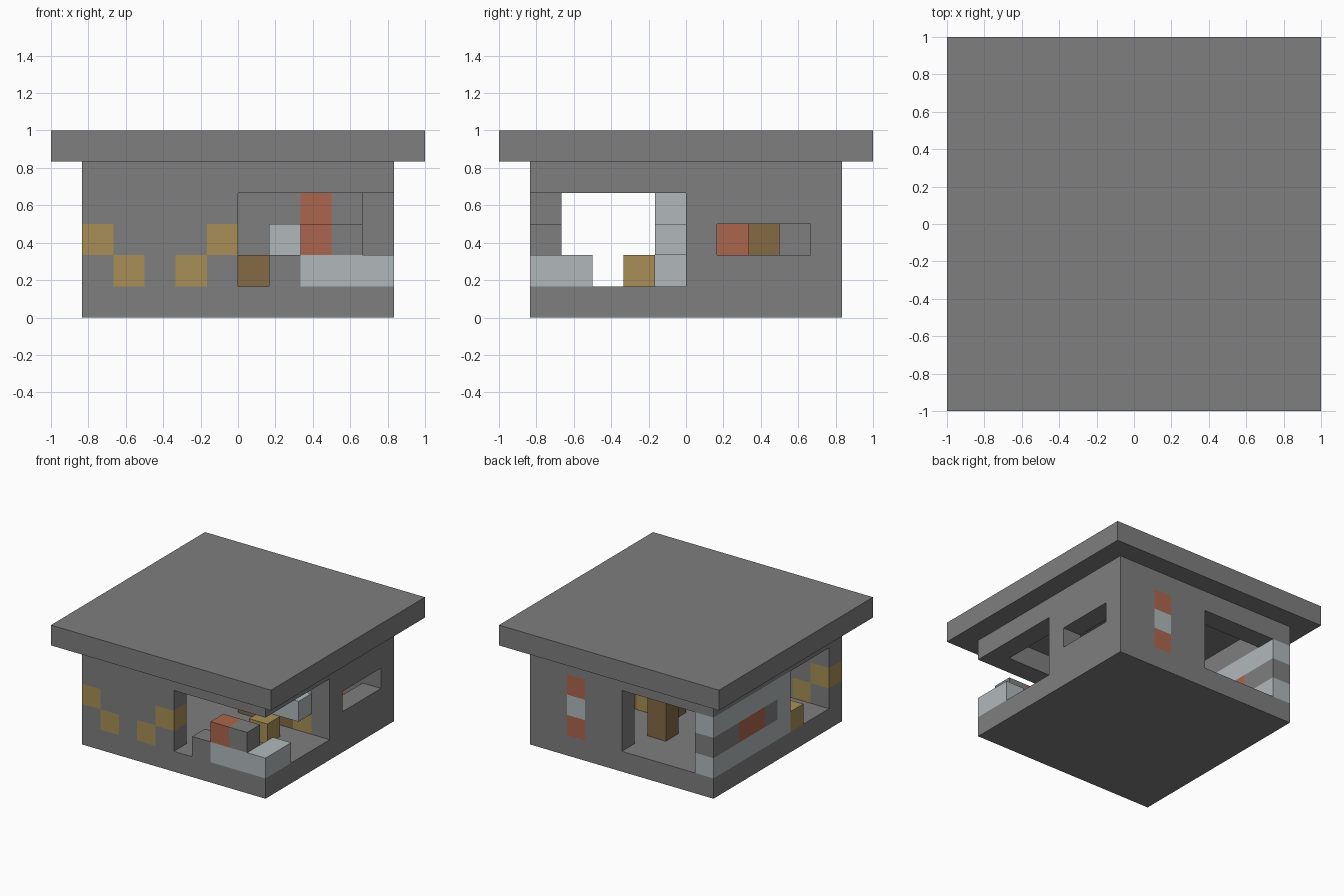
import bpy, bmesh
from mathutils import Vector

if "Cube" in bpy.data.objects:
    bpy.data.objects.remove(bpy.data.objects["Cube"])

U = 1 / 6  # size of one block


def material(name, *rgb):
    m = bpy.data.materials.new(name)
    m.use_nodes = True
    m.diffuse_color = (*rgb, 1)
    m.node_tree.nodes["Principled BSDF"].inputs["Base Color"].default_value = (*rgb, 1)
    return m


MATS = {
    "G": material("stone_grey", .21, .21, .21),
    "L": material("pale_blue_grey", .44, .485, .50),
    "R": material("brick_red", .41, .13, .075),
    "Y": material("ochre_yellow", .39, .275, .093),
    "B": material("wood_brown", .23, .144, .06),
}
KEYS = list(MATS)


def blocks(name, cells):
    """One mesh from a dict of block positions to colour letters, outer faces only."""
    bm = bmesh.new()
    for pos, key in cells.items():
        centre = Vector(pos) + Vector((.5, .5, .5))
        for axis in range(3):
            for sign in (-1, 1):
                n = Vector((0, 0, 0))
                n[axis] = sign
                if tuple(int(c) for c in Vector(pos) + n) in cells:
                    continue
                u = Vector((0, 0, 0))
                u[(axis + 1) % 3] = 1
                v = n.cross(u)
                corners = (u + v, v - u, -u - v, u - v)
                face = bm.faces.new([bm.verts.new((centre + (n + c) / 2) * U) for c in corners])
                face.material_index = KEYS.index(key)
    bmesh.ops.remove_doubles(bm, verts=bm.verts[:], dist=.001)
    bmesh.ops.dissolve_limit(bm, angle_limit=.01, verts=bm.verts[:],
                             edges=bm.edges[:], delimit={'MATERIAL'})
    mesh = bpy.data.meshes.new(name)
    bm.to_mesh(mesh)
    bm.free()
    for m in MATS.values():
        mesh.materials.append(m)
    bpy.context.collection.objects.link(bpy.data.objects.new(name, mesh))


def wall(name, rows, place):
    """A wall drawn as rows of colour letters from top to bottom; dots are openings."""
    blocks(name, {place(i, len(rows) - r): key
                  for r, row in enumerate(rows)
                  for i, key in enumerate(row) if key != "."})


def box(name, key, low, high):
    """A plain box between two grid corners."""
    low, high = Vector(low) * U, Vector(high) * U
    bm = bmesh.new()
    bmesh.ops.create_cube(bm, size=1)
    for v in bm.verts:
        v.co = (low + high) / 2 + v.co * (high - low)
    mesh = bpy.data.meshes.new(name)
    bm.to_mesh(mesh)
    bm.free()
    mesh.materials.append(MATS[key])
    bpy.context.collection.objects.link(bpy.data.objects.new(name, mesh))


# Floor and overhanging roof
box("floor", "G", (-5, -5, 0), (5, 5, 1))
box("roof", "G", (-6, -6, 5), (6, 6, 6))

# Ring of beams under the roof
for side, label in ((-1, "right"), (1, "left")):
    x = 4.5 * side
    box(label + "_beam", "G", (x - .5, -4, 4), (x + .5, 4, 5))
for side, label in ((-1, "front"), (1, "back")):
    y = 4.5 * side
    box(label + "_beam", "G", (-5, y - .5, 4), (5, y + .5, 5))

# Walls with their openings and coloured blocks
wall("front_wall", ("GGGGG.....",
                    "YGGGY..RG.",
                    "GYGYG.GLLL"), lambda i, z: (i - 5, -5, z))
wall("back_wall", ("L....GGRGG",
                   "G....GGLGG",
                   "L....GGRGG"), lambda i, z: (i - 5, 4, z))
wall("left_wall", ("....GGGG",
                   "....G...",
                   "L...GGGG"), lambda i, z: (4, i - 4, z))
wall("right_wall", ("...LLLLL",
                    "...LGRRG",
                    "..YLLLLL"), lambda i, z: (-5, i - 4, z))

# Counter with overhanging top, a stool and an inner post
wall("counter_base", ("BYBY",), lambda i, z: (i, 0, z))
box("counter_top", "L", (1, -1, 2), (4, 0, 3))
box("stool", "Y", (2, -2, 1), (3, -1, 2))
box("inner_post", "B", (-1, 2, 1), (0, 3, 4))
